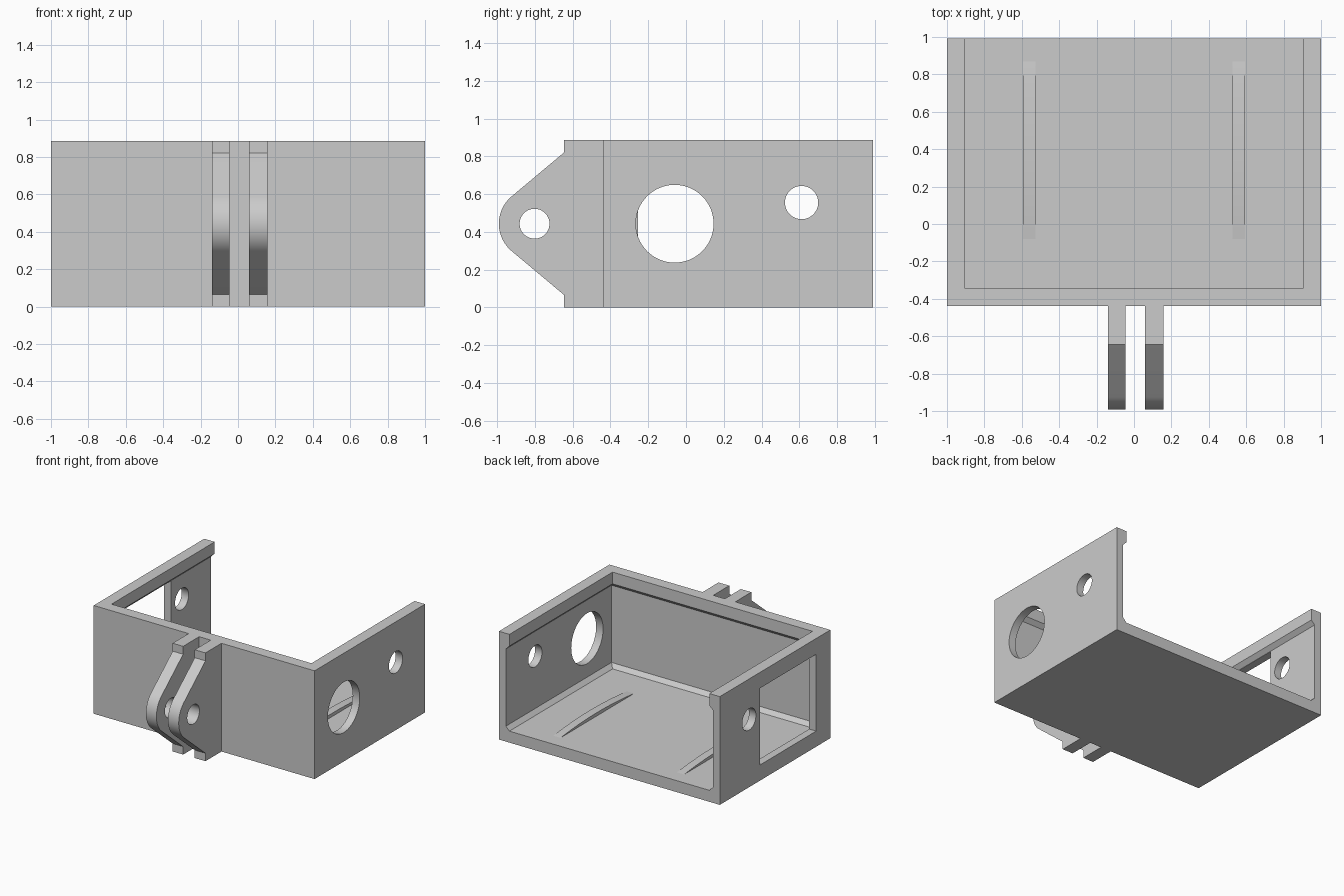
import bpy
import bmesh
from math import sin, cos, pi, acos, atan2, hypot, radians

cube = bpy.data.objects.get("Cube")
if cube:
    bpy.data.objects.remove(cube, do_unlink=True)

grey = bpy.data.materials.new("plain grey")
grey.use_nodes = True
colour = (0.6, 0.6, 0.6, 1)
grey.diffuse_color = colour
grey.node_tree.nodes["Principled BSDF"].inputs["Base Color"].default_value = colour

# Main dimensions
HALF_W, FRONT, BACK, HEIGHT = 1.0, -0.438, 0.991, 0.886
RIM, WALL, FLOOR, BEVEL = 0.095, 0.063, 0.094, 0.032
MID = HEIGHT / 2


def loft(name, rings):
    """Closed solid through rings of equal point count."""
    bm = bmesh.new()
    loops = [[bm.verts.new(p) for p in ring] for ring in rings]
    n = len(loops[0])
    for a, b in zip(loops, loops[1:]):
        for i in range(n):
            j = (i + 1) % n
            bm.faces.new((a[i], a[j], b[j], b[i]))
    bm.faces.new(loops[0][::-1])
    bm.faces.new(loops[-1])
    bmesh.ops.recalc_face_normals(bm, faces=bm.faces[:])
    mesh = bpy.data.meshes.new(name)
    bm.to_mesh(mesh)
    bm.free()
    mesh.materials.append(grey)
    obj = bpy.data.objects.new(name, mesh)
    bpy.context.collection.objects.link(obj)
    return obj


def prism(name, profile, x0, x1):
    """Extrude a (y, z) profile along x."""
    return loft(name, [[(x, y, z) for y, z in profile] for x in (x0, x1)])


def arc(cy, cz, r, start=0, end=2 * pi, steps=64, closed=True):
    count = steps if closed else steps + 1
    angles = [start + (end - start) * i / steps for i in range(count)]
    return [(cy + r * cos(a), cz + r * sin(a)) for a in angles]


def rect(x0, x1, y0, y1, z):
    return [(x0, y0, z), (x1, y0, z), (x1, y1, z), (x0, y1, z)]


def activate(obj):
    bpy.ops.object.select_all(action='DESELECT')
    obj.select_set(True)
    bpy.context.view_layer.objects.active = obj


def cut(obj, cutter):
    mod = obj.modifiers.new("cut", 'BOOLEAN')
    mod.operation = 'DIFFERENCE'
    mod.solver = 'EXACT'
    mod.object = cutter
    activate(obj)
    bpy.ops.object.modifier_apply(modifier=mod.name)
    bpy.data.objects.remove(cutter, do_unlink=True)


def smooth(obj):
    activate(obj)
    bpy.ops.object.shade_smooth_by_angle(angle=radians(25))


# Open tray: no top, no back, overhanging rim and bevelled floor edge
tray = loft("tray", [rect(-HALF_W, HALF_W, FRONT, BACK, z) for z in (0, HEIGHT)])
levels = [(FLOOR, RIM), (FLOOR + BEVEL, WALL), (0.758, WALL), (0.79, RIM), (1.1, RIM)]
cut(tray, loft("cavity_cutter", [
    rect(inset - HALF_W, HALF_W - inset, FRONT + inset, BACK + 0.2, z)
    for z, inset in levels]))

# Side openings: small hole on both sides, round port on the left, window on the right
for side in (-1, 1):
    cut(tray, prism("small_hole_cutter", arc(0.612, 0.555, 0.088), side * 0.85, side * 1.1))
cut(tray, prism("port_cutter", arc(-0.06, MID, 0.206), 0.85, 1.1))
window = [(-0.255, 0.128), (0.474, 0.128), (0.474, 0.756), (-0.255, 0.756)]
cut(tray, prism("window_cutter", window, -1.1, -0.85))
smooth(tray)

# Low curved ridges on the floor
half, rise = 0.475, 0.027
radius = (half ** 2 + rise ** 2) / (2 * rise)
spread = atan2(half, radius - rise)
ridge_profile = arc(0.395, FLOOR + rise - radius, radius,
                    pi / 2 - spread, pi / 2 + spread, 32, False)
for label, side in (("left", 1), ("right", -1)):
    smooth(prism(label + "_floor_ridge", ridge_profile, side * 0.527, side * 0.593))

# Hinge prongs: stepped base tapering tangentially to a rounded, drilled tip
TIP_Y, TIP_R, STEP, SHOULDER = -0.802, 0.189, -0.645, 0.378
turn = atan2(SHOULDER, STEP - TIP_Y) + acos(TIP_R / hypot(STEP - TIP_Y, SHOULDER))
prong_profile = ([(FRONT, 0), (FRONT, HEIGHT), (STEP, HEIGHT), (STEP, MID + SHOULDER)]
                 + arc(TIP_Y, MID, TIP_R, turn, 2 * pi - turn, 24, False)
                 + [(STEP, MID - SHOULDER), (STEP, 0)])
for label, x0, x1 in (("left", 0.06, 0.157), ("right", -0.14, -0.045)):
    prong = prism(label + "_hinge_prong", prong_profile, x0, x1)
    cut(prong, prism("pin_hole_cutter", arc(TIP_Y, MID, 0.079), x0 - 0.1, x1 + 0.1))
    smooth(prong)
